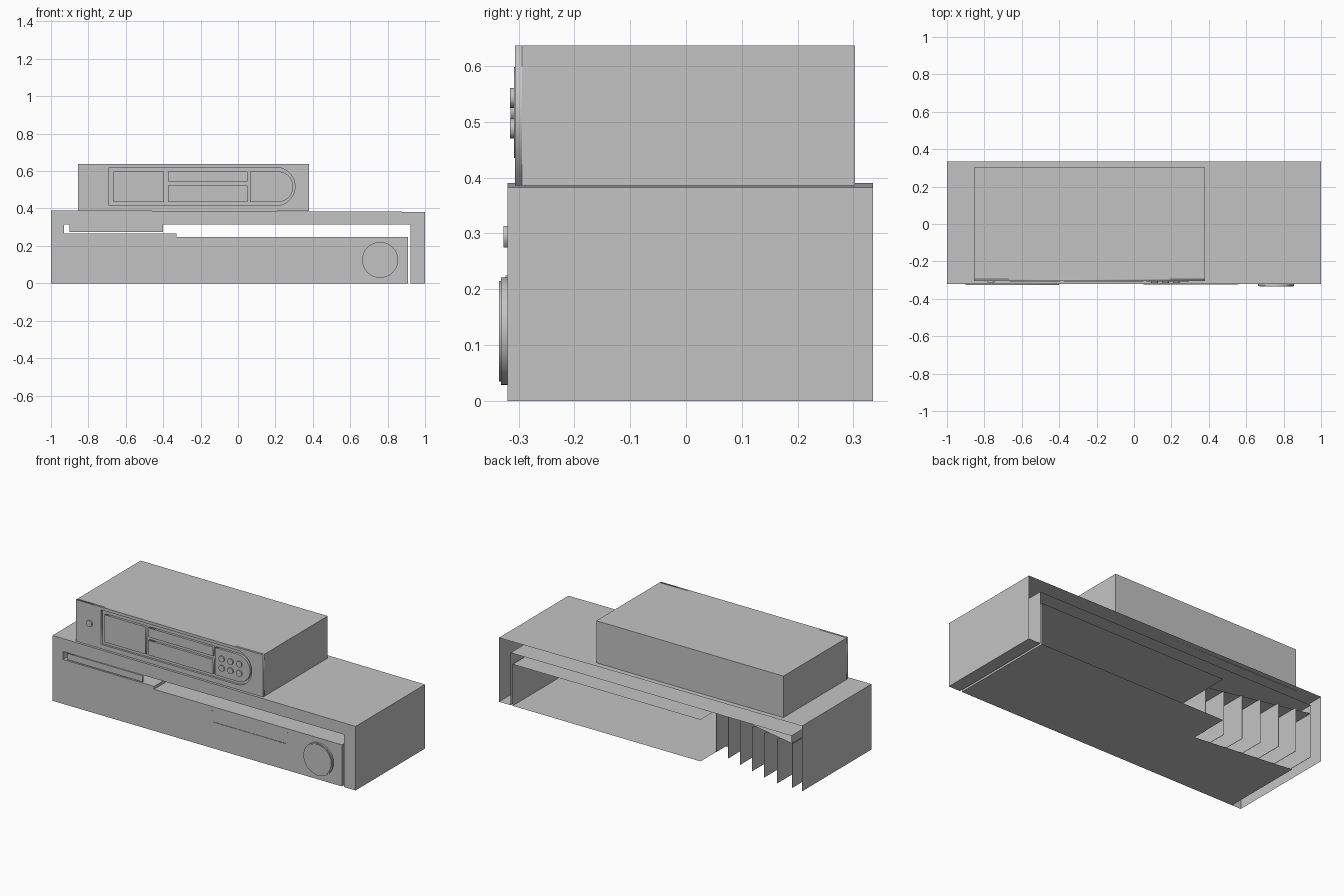
import bpy, bmesh, math

if "Cube" in bpy.data.objects:
    bpy.data.objects.remove(bpy.data.objects["Cube"], do_unlink=True)

grey = bpy.data.materials.new("plain grey")
grey.use_nodes = True
colour = (0.55, 0.55, 0.55, 1)
grey.diffuse_color = colour
grey.node_tree.nodes["Principled BSDF"].inputs["Base Color"].default_value = colour

FRONT, BACK = -0.32, 0.335


def finish(name, bm):
    me = bpy.data.meshes.new(name)
    bm.to_mesh(me)
    bm.free()
    me.materials.append(grey)
    ob = bpy.data.objects.new(name, me)
    bpy.context.collection.objects.link(ob)
    return ob


def box(name, x0, x1, y0, y1, z0, z1):
    bm = bmesh.new()
    bmesh.ops.create_cube(bm, size=1)
    for v in bm.verts:
        v.co = ((x0, x1)[v.co.x > 0], (y0, y1)[v.co.y > 0], (z0, z1)[v.co.z > 0])
    return finish(name, bm)


def plate(name, loops, y0, y1):
    """Filled x-z outline, with further loops as holes, between y0 and y1."""
    cu = bpy.data.curves.new(name, 'CURVE')
    cu.dimensions = '2D'
    cu.fill_mode = 'BOTH'
    cu.extrude = (y1 - y0) / 2
    for pts in loops:
        sp = cu.splines.new('POLY')
        sp.points.add(len(pts) - 1)
        for p, (x, z) in zip(sp.points, pts):
            p.co = (x, z, 0, 1)
        sp.use_cyclic_u = True
    tmp = bpy.data.objects.new(name, cu)
    bpy.context.collection.objects.link(tmp)
    me = bpy.data.meshes.new_from_object(
        tmp.evaluated_get(bpy.context.evaluated_depsgraph_get()))
    bpy.data.objects.remove(tmp, do_unlink=True)
    bm = bmesh.new()
    bm.from_mesh(me)
    bmesh.ops.remove_doubles(bm, verts=bm.verts, dist=1e-5)
    for v in bm.verts:
        x, z, d = v.co
        v.co = (x, (y0 + y1) / 2 - d, z)
    bmesh.ops.recalc_face_normals(bm, faces=bm.faces)
    return finish(name, bm)


def rect(x0, x1, z0, z1):
    return [(x0, z0), (x1, z0), (x1, z1), (x0, z1)]


def d_shape(x0, x1, z0, z1, n=24):
    """Rectangle whose right end is a half circle."""
    r, cz = (z1 - z0) / 2, (z0 + z1) / 2
    arc = [(x1 - r + r * math.cos(a), cz + r * math.sin(a))
           for a in (math.pi * (i / n - 0.5) for i in range(n + 1))]
    return [(x0, z0)] + arc + [(x0, z1)]


def disc(name, x, z, r, y0, y1, n=48):
    pts = [(x + r * math.cos(2 * math.pi * i / n), z + r * math.sin(2 * math.pi * i / n))
           for i in range(n)]
    ob = plate(name, [pts], y0, y1)
    ob.select_set(True)
    bpy.context.view_layer.objects.active = ob
    bpy.ops.object.shade_smooth_by_angle()
    ob.select_set(False)
    return ob


# Lower chassis: slotted front profile drawn backwards, left open at the rear
profile = [(-1, 0), (-0.33, 0), (0.91, 0), (0.91, 0.248), (-0.33, 0.248), (-0.33, 0.265),
           (-0.93, 0.265), (-0.93, 0.313), (0.923, 0.313), (0.923, 0), (1, 0),
           (1, 0.382), (-1, 0.39)]
bm = bmesh.new()
front = [bm.verts.new((x, FRONT, z)) for x, z in profile]
back = [bm.verts.new((x, BACK, z)) for x, z in profile]
back[6].co.y = 0.33     # inner shelf edge slants towards the fins
for i in range(len(profile)):
    j = (i + 1) % len(profile)
    if i in (0, 4, 5):  # partial panels are added below
        continue
    bm.faces.new((front[i], front[j], back[j], back[i]))
cap = bm.faces.new(front)
bmesh.ops.recalc_face_normals(bm, faces=bm.faces)
bmesh.ops.triangulate(bm, faces=[cap])
finish("lower_chassis", bm)

# Partial floor, shelf and step behind the slot
bm = bmesh.new()
for quad in ([(-0.94, FRONT, 0), (-0.33, FRONT, 0), (-0.33, 0.10, 0), (-0.94, 0.17, 0)],
             [(-0.93, FRONT, 0.265), (-0.33, FRONT, 0.265), (-0.33, 0.19, 0.265), (-0.93, 0.33, 0.265)],
             [(-0.33, FRONT, 0.248), (-0.33, FRONT, 0.265), (-0.33, 0.19, 0.265), (-0.33, 0.19, 0.248)]):
    bm.faces.new([bm.verts.new(p) for p in quad])
finish("inner_shelves", bm)

# Upright cooling fins with stepped rear ends
for k in range(7):
    x = -0.332 - 0.1 * k
    box(f"cooling_fin_{k + 1}", x - 0.001, x + 0.001, FRONT + 0.01,
        min(0.19 + 0.03 * k, 0.33), 0.001, 0.264)

# Lower front details
plate("tray_door", [rect(-0.90, -0.40, 0.275, 0.313)], -0.327, FRONT + 0.001)
plate("display_surround", [[(0.05, 0.225), (0.05, 0.147), (0.555, 0.147), (0.555, 0.225),
                            (0.545, 0.225), (0.545, 0.158), (0.06, 0.158), (0.06, 0.225)]],
      -0.323, FRONT + 0.001)
disc("volume_knob", 0.76, 0.125, 0.096, -0.331, FRONT + 0.001, 64)
disc("volume_knob_face", 0.76, 0.125, 0.090, -0.335, -0.330, 64)

# Upper unit: box with a recessed fascia behind a bezel
X0, X1, Z0, Z1, Y0, Y1 = -0.855, 0.38, 0.386, 0.637, -0.306, 0.303
box("upper_case", X0, X1, Y0 + 0.012, Y1, Z0, Z1)
plate("upper_bezel", [rect(X0, X1, Z0, Z1), d_shape(-0.69, 0.305, 0.415, 0.62)],
      Y0, Y0 + 0.012)
for name, outline in (("display_panel", rect(-0.665, -0.395, 0.435, 0.598)),
                      ("cassette_flap", rect(-0.375, 0.05, 0.543, 0.598)),
                      ("lower_flap", rect(-0.375, 0.05, 0.435, 0.523)),
                      ("button_panel", d_shape(0.065, 0.295, 0.435, 0.598))):
    plate(name, [outline], Y0 - 0.002, Y0 + 0.013)

# Control buttons
for r in range(2):
    for c in range(3):
        disc(f"control_button_{r * 3 + c + 1}", 0.11 + 0.058 * c, 0.488 + 0.055 * r,
             0.018, -0.315, Y0, 24)
disc("power_button", -0.765, 0.52, 0.019, -0.314, Y0 + 0.001, 32)
